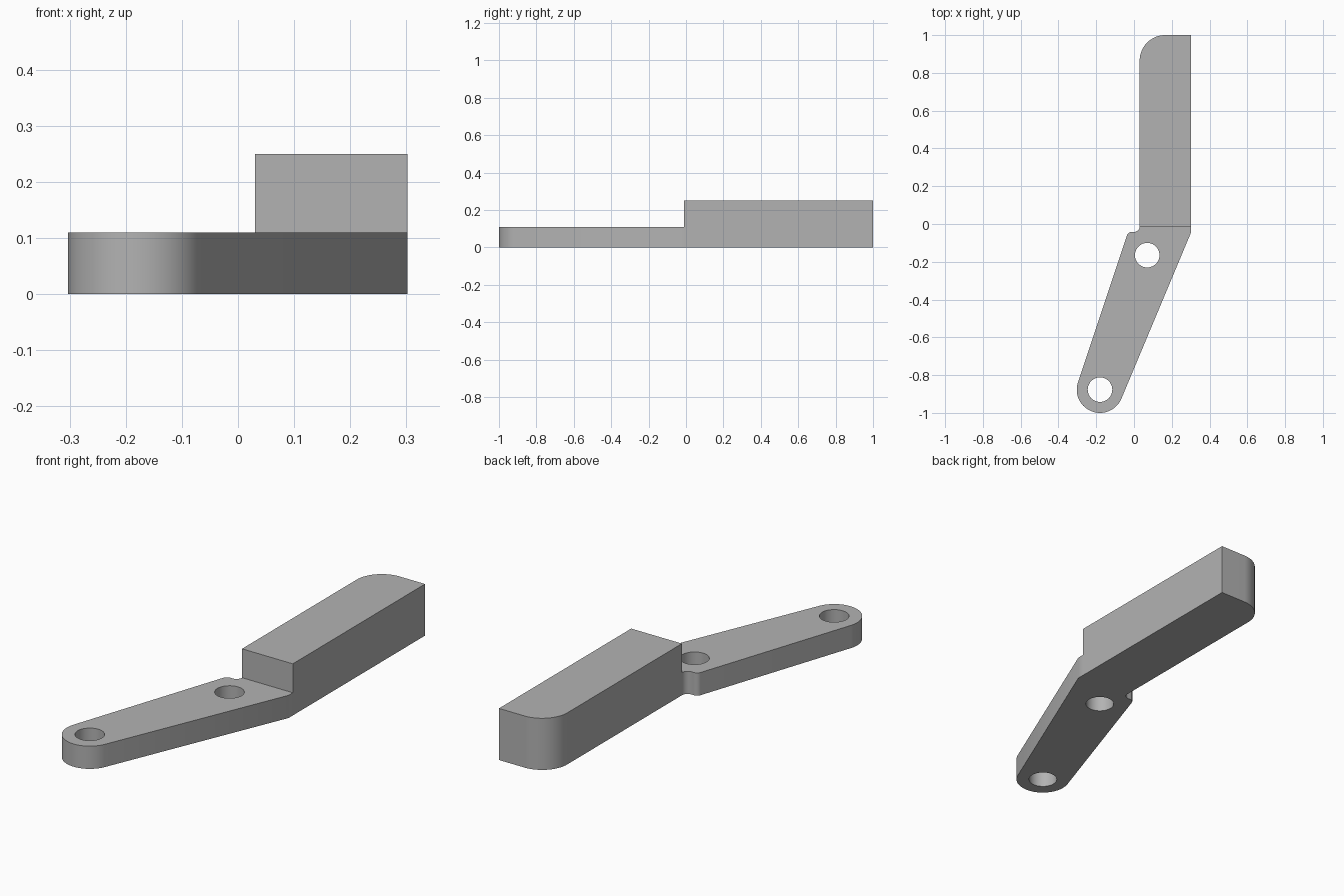
import bpy, bmesh, math
from mathutils import Vector

cube = bpy.data.objects.get("Cube")
if cube:
    bpy.data.objects.remove(cube, do_unlink=True)

grey = bpy.data.materials.new("plain grey")
grey.use_nodes = True
colour = (0.45, 0.45, 0.45, 1)
grey.diffuse_color = colour
grey.node_tree.nodes["Principled BSDF"].inputs["Base Color"].default_value = colour


def arc(cx, cy, r, start, end, steps):
    """Points along a circle, angles in degrees."""
    angles = [math.radians(start + (end - start) * i / steps) for i in range(steps + 1)]
    return [(cx + r * math.cos(a), cy + r * math.sin(a)) for a in angles]


def prism(name, outline, bottom, top):
    """Extrude a flat outline upwards into a solid."""
    bm = bmesh.new()
    base = bm.faces.new([bm.verts.new((x, y, bottom)) for x, y in outline])
    lift = bmesh.ops.extrude_face_region(bm, geom=[base])["geom"]
    verts = [g for g in lift if isinstance(g, bmesh.types.BMVert)]
    bmesh.ops.translate(bm, verts=verts, vec=Vector((0, 0, top - bottom)))
    bmesh.ops.recalc_face_normals(bm, faces=bm.faces)
    mesh = bpy.data.meshes.new(name)
    bm.to_mesh(mesh)
    bm.free()
    mesh.materials.append(grey)
    obj = bpy.data.objects.new(name, mesh)
    bpy.context.collection.objects.link(obj)
    return obj


def combine(target, tool, operation):
    """Apply a boolean and discard the tool."""
    tool.hide_render = True
    bpy.context.view_layer.objects.active = target
    mod = target.modifiers.new(operation.lower(), "BOOLEAN")
    mod.operation, mod.solver, mod.object = operation, "EXACT", tool
    bpy.ops.object.modifier_apply(modifier=mod.name)
    bpy.data.objects.remove(tool, do_unlink=True)


# Tall grip block with one rounded rear corner
left, right, joint = 0.03, 0.302, -0.012
grip = [(left, joint), (right, joint), (right, 1)] + arc(left + 0.135, 0.865, 0.135, 90, 180, 24)
handle = prism("lever_handle", grip, 0, 0.25)

# Thin angled arm: round end, softened shoulder, small relief notch at the grip
end = (-0.18, -0.877)
arm = [(right, 0.1), (right, -0.045)]
arm += arc(*end, 0.123, -22.5, -198.5, 48)
arm += arc(-0.013, -0.067, 0.025, 161.5, 90, 8)
arm += arc(0, joint, 0.03, -90, 0, 10)
arm += [(left, 0.1)]
combine(handle, prism("arm", arm, 0, 0.11), "UNION")

# Pivot holes through the arm
for x, y in (end, (0.07, -0.165)):
    hole = prism("hole_cutter", arc(x, y, 0.065, 0, 352.5, 47), -0.1, 0.2)
    combine(handle, hole, "DIFFERENCE")

# Smooth round walls, crisp edges
bpy.ops.object.select_all(action="DESELECT")
handle.select_set(True)
bpy.context.view_layer.objects.active = handle
bpy.ops.object.shade_smooth_by_angle(angle=math.radians(30))
